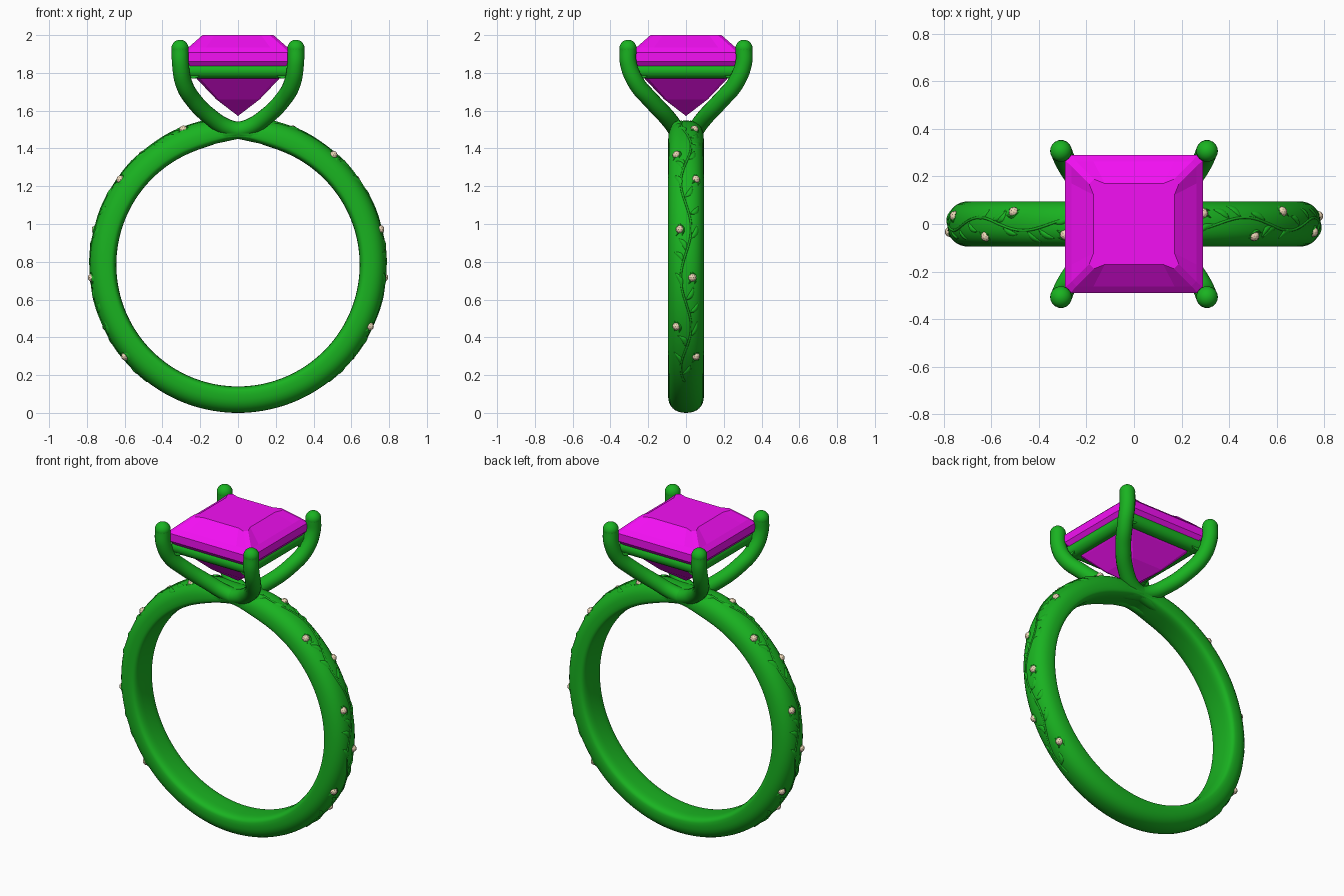
import bpy, bmesh, math
from math import sin, cos, pi, radians
from mathutils import Vector

if "Cube" in bpy.data.objects:
    bpy.data.objects.remove(bpy.data.objects["Cube"])

CZ = 0.784                      # centre height of the band
R_MID, OUT, INN, HALF_W = 0.69, 0.094, 0.046, 0.095

def material(name, rgb):
    m = bpy.data.materials.new(name)
    m.diffuse_color = (*rgb, 1)
    m.use_nodes = True
    m.node_tree.nodes["Principled BSDF"].inputs["Base Color"].default_value = m.diffuse_color
    return m

GREEN = material("green_metal", (0.01, 0.45, 0.015))
MAGENTA = material("magenta_gem", (0.9, 0.005, 0.9))
BEIGE = material("beige_gem", (0.85, 0.68, 0.48))

def finish(bm, name, mat, smooth=None):
    bmesh.ops.recalc_face_normals(bm, faces=bm.faces[:])
    me = bpy.data.meshes.new(name)
    bm.to_mesh(me)
    bm.free()
    ob = bpy.data.objects.new(name, me)
    bpy.context.collection.objects.link(ob)
    me.materials.append(mat)
    if smooth:
        bpy.ops.object.select_all(action='DESELECT')
        bpy.context.view_layer.objects.active = ob
        ob.select_set(True)
        bpy.ops.object.shade_smooth_by_angle(angle=radians(smooth))
    return ob

def loft(bm, loops, wrap=False):
    n = len(loops[0])
    pairs = list(zip(loops, loops[1:] + loops[:1])) if wrap else list(zip(loops, loops[1:]))
    for a, b in pairs:
        for i in range(n):
            j = (i + 1) % n
            bm.faces.new((a[i], a[j], b[j], b[i]))

# Band: domed outside, flatter inside, thinning under the setting
bm = bmesh.new()
loops = []
for i in range(144):
    t = 2 * pi * i / 144
    d = math.atan2(sin(t - pi / 2), cos(t - pi / 2))
    thin = math.exp(-(d / 0.17) ** 2)
    loop = []
    for k in range(32):
        a = 2 * pi * k / 32
        c, s = cos(a), sin(a)
        n, depth = (2.3, OUT - 0.025 * thin) if c > 0 else (3.5, INN - 0.024 * thin)
        r = R_MID + depth * math.copysign(abs(c) ** (2 / n), c)
        y = HALF_W * (1 - 0.1 * thin) * math.copysign(abs(s) ** (2 / n), s)
        loop.append(bm.verts.new((r * cos(t), y, CZ + r * sin(t))))
    loops.append(loop)
loft(bm, loops, wrap=True)
finish(bm, "band", GREEN, 60)

def on_band(side, t, y, h):
    """Point at height h over the band's outer face; side -1 turns it half round z."""
    q = max(0.0, 1 - min(1, abs(y) / HALF_W) ** 2.3) ** (1 / 2.3)
    r = R_MID + OUT * q + h
    return Vector((side * r * cos(t), side * y, CZ + r * sin(t)))

def vine_y(deg):
    return 0.027 * sin(radians((deg - 4.5) * 9.2))

# Leaf: pointed oval with a raised belly laid onto the band
def leaf(bm, side, deg, y, heading, length, width):
    rows = []
    for i in range(9):
        u = i / 8
        w = width * sin(pi * u) ** 0.9 + 0.0008
        bend = 0.012 * sin(pi * u)
        row = []
        for v in (-1, -0.6, 0, 0.6, 1):
            a, b = u * length, v * w + bend
            dt = (a * cos(heading) - b * sin(heading)) / 0.77
            dy = a * sin(heading) + b * cos(heading)
            h = -0.003 + 0.010 * (1 - v * v) * sin(pi * (0.1 + 0.8 * u))
            yy = max(-0.088, min(0.088, y + dy))
            row.append(bm.verts.new(on_band(side, radians(deg) + dt, yy, h)))
        rows.append(row)
    for r0, r1 in zip(rows, rows[1:]):
        for k in range(4):
            bm.faces.new((r0[k], r0[k + 1], r1[k + 1], r1[k]))

# Tube along a path
def tube(name, points, radius, cyclic=False, kind='AUTO'):
    cu = bpy.data.curves.new(name, 'CURVE')
    cu.dimensions = '3D'
    cu.bevel_depth, cu.bevel_resolution, cu.resolution_u = radius, 6, 8
    cu.use_fill_caps = True
    sp = cu.splines.new('BEZIER')
    sp.bezier_points.add(len(points) - 1)
    for p, co in zip(sp.bezier_points, points):
        p.co = co
        p.handle_left_type = p.handle_right_type = kind
    sp.use_cyclic_u = cyclic
    cu.materials.append(GREEN)
    ob = bpy.data.objects.new(name, cu)
    bpy.context.collection.objects.link(ob)
    return ob

# Vine, leaves and small gems on each shoulder
GEMS = [(68, 0.045), (49, -0.05), (36, 0.052), (14, -0.033), (-5, 0.033), (-25, -0.05), (-39, 0.052)]
for side, tag in ((1, "right"), (-1, "left")):
    path = [on_band(side, radians(d), vine_y(d), -0.001) for d in range(-52, 77, 4)]
    tube("vine_" + tag, path, 0.0055)
    leaves, gems = bmesh.new(), bmesh.new()
    for deg, y in GEMS:
        sg = 1 if y > 0 else -1
        # two sepals hug each gem, three leaves branch from the vine
        leaf(leaves, side, deg - 2.6, y - 0.020, 0.15, 0.065, 0.008)
        leaf(leaves, side, deg - 2.6, y + 0.012, -0.15, 0.065, 0.008)
        for off, hd, ln, sd in ((-9, 0.55, 0.085, sg), (6, 0.75, 0.075, -sg), (-4, 0.45, 0.09, -sg)):
            leaf(leaves, side, deg + off, vine_y(deg + off), sd * hd, ln, 0.015)
        c = on_band(side, radians(deg), y, -0.004)
        g = bmesh.ops.create_icosphere(gems, subdivisions=2, radius=0.022)
        bmesh.ops.translate(gems, verts=g['verts'], vec=c)
    finish(leaves, "leaves_" + tag, GREEN, 50)
    finish(gems, "small_gems_" + tag, BEIGE)

# Prongs: sweep up from the opposite shoulder, with round tips
PRONG = [(-0.20, 0.045, 1.455), (-0.04, 0.048, 1.488), (0.06, 0.06, 1.512), (0.15, 0.105, 1.57),
         (0.235, 0.185, 1.655), (0.287, 0.262, 1.745), (0.305, 0.305, 1.85), (0.307, 0.307, 1.93)]
tips = bmesh.new()
for sx in (1, -1):
    for sy in (1, -1):
        pts = [(sx * x, sy * y, z) for x, y, z in PRONG]
        tube("prong_%s_%s" % ("right" if sx > 0 else "left", "back" if sy > 0 else "front"), pts, 0.045)
        s = bmesh.ops.create_uvsphere(tips, u_segments=24, v_segments=12, radius=0.0455)
        bmesh.ops.translate(tips, verts=s['verts'], vec=pts[-1])
finish(tips, "prong_tips", GREEN, 60)

# Gallery rail: square of round bars under the stone
for i in range(4):
    a = i * pi / 2
    ends = [(0.237 * cos(a) - e * sin(a), 0.237 * sin(a) + e * cos(a), 1.812) for e in (-0.27, 0.27)]
    tube("gallery_bar_%d" % (i + 1), ends, 0.042, kind='VECTOR')

# Main stone: square cut with clipped corners and bowed table edges
bm = bmesh.new()
def stone_loop(half, clip, z, bow=0.0):
    out = []
    for i in range(4):
        c, s = cos(i * pi / 2), sin(i * pi / 2)
        for x, y in ((half, -half + clip), (half - bow, -half * 0.65), (half - bow, half * 0.65), (half, half - clip)):
            out.append(bm.verts.new((x * c - y * s, x * s + y * c, z)))
    return out
levels = [stone_loop(0.188, 0.02, 2.0, 0.018), stone_loop(0.262, 0.02, 1.935), stone_loop(0.29, 0.022, 1.908),
          stone_loop(0.29, 0.022, 1.86), stone_loop(0.215, 0.02, 1.765), stone_loop(0.115, 0.012, 1.66)]
loft(bm, levels)
bm.faces.new(levels[0])
culet = bm.verts.new((0, 0, 1.572))
last = levels[-1]
for i in range(16):
    bm.faces.new((last[i], last[(i + 1) % 16], culet))
finish(bm, "main_stone", MAGENTA)
